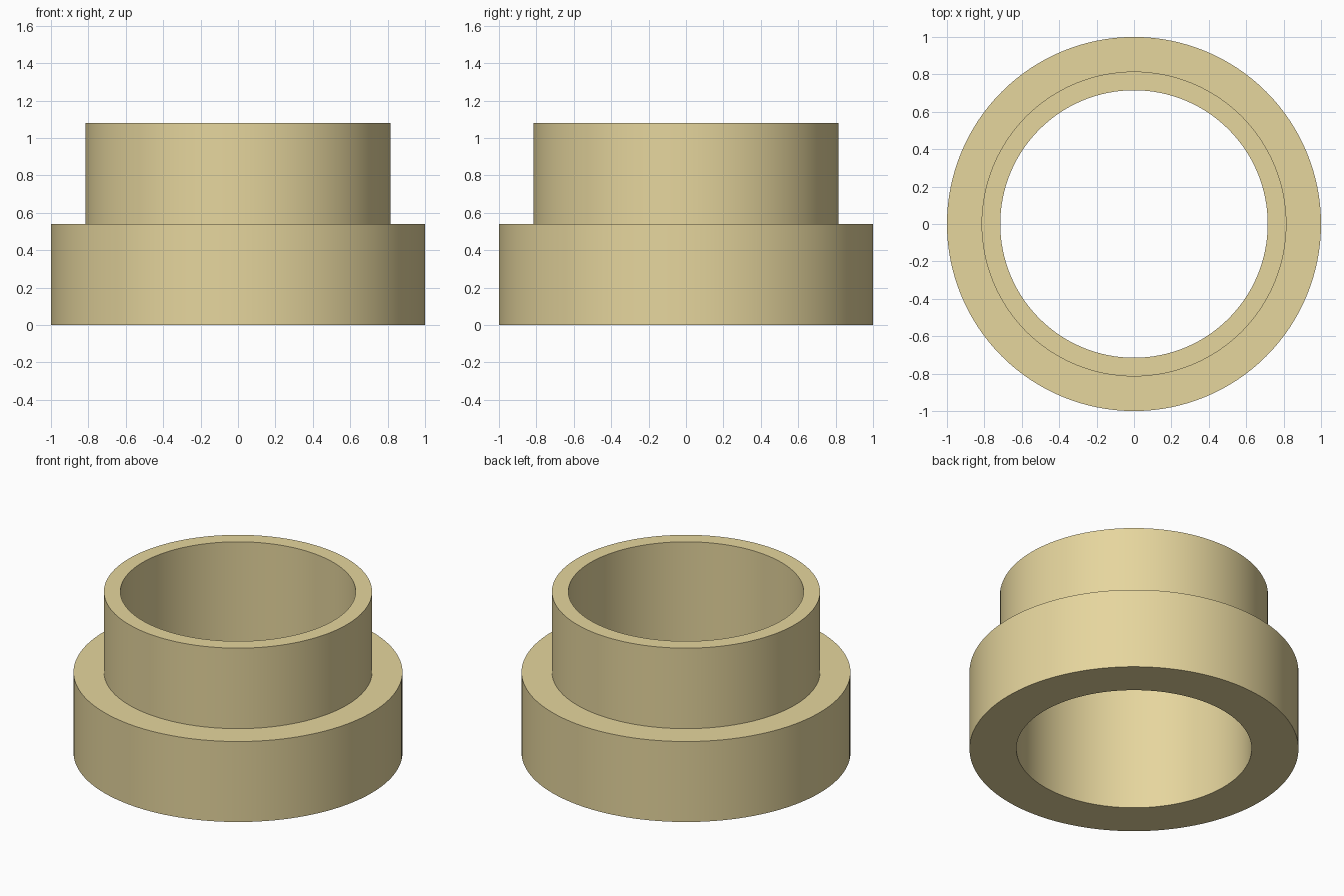
import bpy, bmesh, math

if "Cube" in bpy.data.objects:
    bpy.data.objects.remove(bpy.data.objects["Cube"])

SEGMENTS = 128
# Closed cross-section (radius, height): flange, step, sleeve, straight bore
PROFILE = [(0.715, 0), (1.0, 0), (1.0, 0.54), (0.815, 0.54), (0.815, 1.08), (0.715, 1.08)]

# Stepped bushing: revolve the section around z
bm = bmesh.new()
rings = []
for i in range(SEGMENTS):
    a = 2 * math.pi * i / SEGMENTS
    rings.append([bm.verts.new((r * math.cos(a), r * math.sin(a), z)) for r, z in PROFILE])
for i, ring in enumerate(rings):
    nxt = rings[(i + 1) % SEGMENTS]
    for j in range(len(PROFILE)):
        k = (j + 1) % len(PROFILE)
        bm.faces.new((ring[j], nxt[j], nxt[k], ring[k]))
bmesh.ops.recalc_face_normals(bm, faces=bm.faces[:])

mesh = bpy.data.meshes.new("flanged_bushing")
bm.to_mesh(mesh)
bm.free()
bushing = bpy.data.objects.new("flanged_bushing", mesh)
bpy.context.collection.objects.link(bushing)

# Sand-coloured finish
mat = bpy.data.materials.new("sand")
mat.diffuse_color = (0.79, 0.67, 0.34, 1)
mat.use_nodes = True
mat.node_tree.nodes["Principled BSDF"].inputs["Base Color"].default_value = mat.diffuse_color
mesh.materials.append(mat)

# Smooth walls, sharp rims
bpy.context.view_layer.objects.active = bushing
bushing.select_set(True)
bpy.ops.object.shade_smooth_by_angle(angle=math.radians(30))
